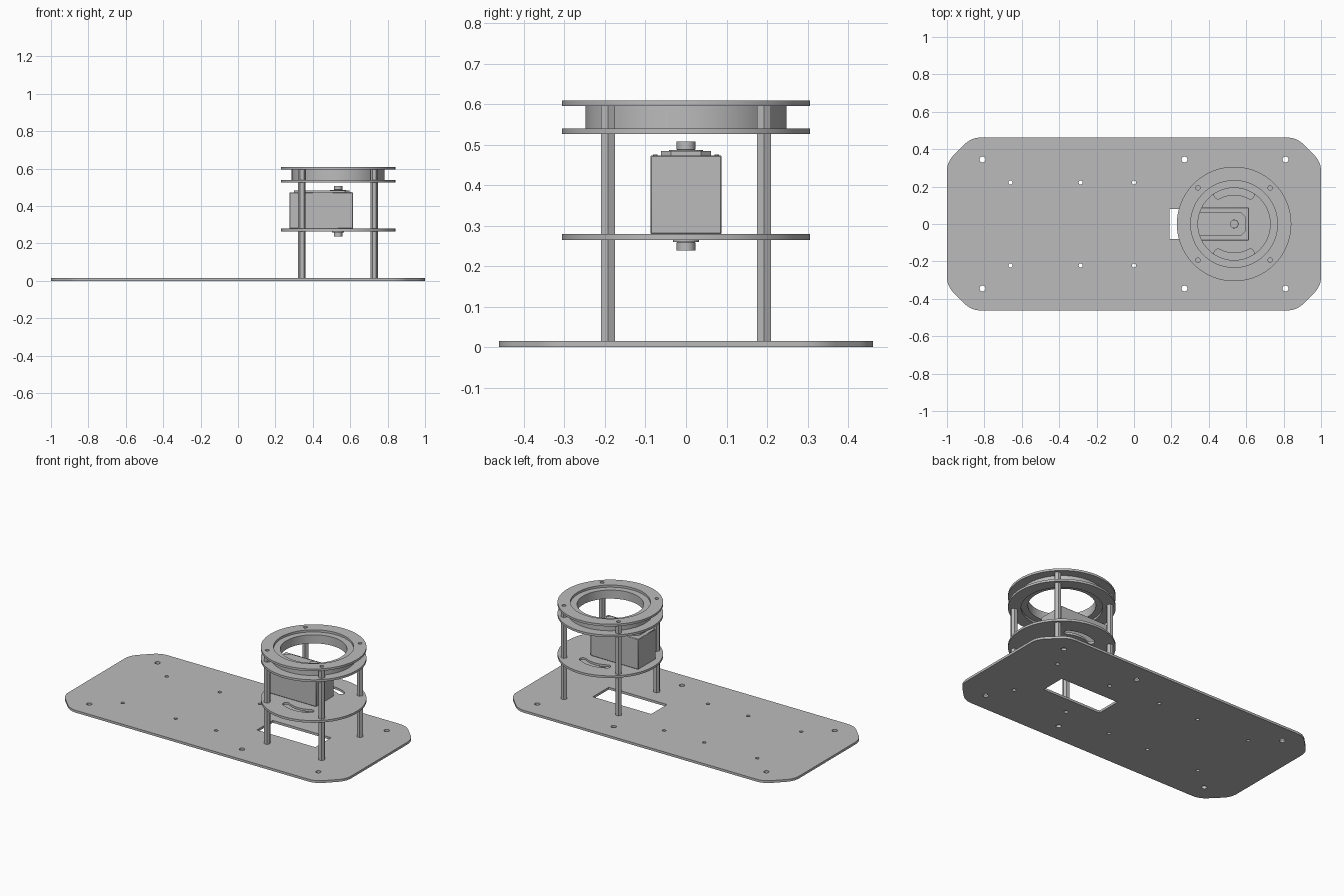
import bpy
import bmesh
from math import pi, cos, sin, radians
from mathutils import Vector

cube = bpy.data.objects.get("Cube")
if cube:
    bpy.data.objects.remove(cube)

grey = bpy.data.materials.new("plain grey")
grey.use_nodes = True
colour = (0.5, 0.5, 0.5, 1)
grey.diffuse_color = colour
grey.node_tree.nodes["Principled BSDF"].inputs["Base Color"].default_value = colour

CX = 0.535   # tower axis
ROD = 0.193  # rod offset from the axis


def circle(x, y, r, n=24):
    return [(x + r * cos(2 * pi * i / n), y + r * sin(2 * pi * i / n)) for i in range(n)]


def rect(x0, x1, y):
    return [(x0, -y), (x1, -y), (x1, y), (x0, y)]


def chamfered(x0, x1, y, c):
    return [(x0 + c, -y), (x1 - c, -y), (x1, c - y), (x1, y - c),
            (x1 - c, y), (x0 + c, y), (x0, y - c), (x0, c - y)]


def rounded(points, d, steps=6):
    """Replace each corner with a smooth bend that starts d before it."""
    out = []
    for i, p in enumerate(points):
        p = Vector(p)
        a = p + (Vector(points[i - 1]) - p).normalized() * d
        b = p + (Vector(points[(i + 1) % len(points)]) - p).normalized() * d
        for s in range(steps + 1):
            t = s / steps
            out.append(a * (1 - t) ** 2 + p * 2 * t * (1 - t) + b * t ** 2)
    return out


def arc_slot(mid, r, w, half, n=12):
    """Kidney slot about the tower axis, centred on the angle mid."""
    def polar(rad, ang):
        return Vector((CX + rad * cos(ang), rad * sin(ang)))
    angles = [mid - half + 2 * half * i / n for i in range(n + 1)]
    out = [polar(r + w, a) for a in angles]
    for end, start in ((angles[-1], 0), (angles[0], pi)):
        centre = polar(r, end)
        for k in range(1, 8):
            a = end + start + pi * k / 8
            out.append(centre + Vector((cos(a), sin(a))) * w)
        if start == 0:
            out += [polar(r - w, a) for a in reversed(angles)]
    return out


def prism(name, loops, z0, z1, bevel=0):
    """Upright solid from an outline followed by its holes."""
    curve = bpy.data.curves.new(name, "CURVE")
    curve.dimensions = "2D"
    curve.fill_mode = "BOTH"
    curve.extrude = (z1 - z0) / 2
    for loop in loops:
        spline = curve.splines.new("POLY")
        spline.points.add(len(loop) - 1)
        for point, (x, y) in zip(spline.points, loop):
            point.co = (x, y, 0, 1)
        spline.use_cyclic_u = True
    temp = bpy.data.objects.new(name + " outline", curve)
    bpy.context.collection.objects.link(temp)
    graph = bpy.context.evaluated_depsgraph_get()
    mesh = bpy.data.meshes.new_from_object(temp.evaluated_get(graph))
    bpy.data.objects.remove(temp)
    bm = bmesh.new()
    bm.from_mesh(mesh)
    bmesh.ops.remove_doubles(bm, verts=bm.verts, dist=0.0001)
    bmesh.ops.recalc_face_normals(bm, faces=bm.faces)
    bm.to_mesh(mesh)
    bm.free()
    mesh.materials.clear()
    mesh.materials.append(grey)
    obj = bpy.data.objects.new(name, mesh)
    obj.location.z = (z0 + z1) / 2
    bpy.context.collection.objects.link(obj)
    if bevel:
        mod = obj.modifiers.new("edge", "BEVEL")
        mod.width = bevel
        mod.segments = 1
        mod.limit_method = "ANGLE"
        mod.angle_limit = radians(60)
    bpy.ops.object.select_all(action="DESELECT")
    obj.select_set(True)
    bpy.context.view_layer.objects.active = obj
    bpy.ops.object.shade_smooth_by_angle(angle=radians(25))
    return obj


rods = [(CX + sx * ROD, sy * ROD) for sx in (-1, 1) for sy in (-1, 1)]
rod_holes = [circle(x, y, 0.012, 16) for x, y in rods]

# Base plate with mounting holes and a rectangular opening
base = [rounded(chamfered(-1, 1, 0.462, 0.13), 0.05), rect(0.19, 0.603, 0.08)]
for side in (-1, 1):
    base += [circle(x, side * 0.345, 0.016, 16) for x in (-0.81, 0.27, 0.81)]
    base += [circle(x, side * 0.222, 0.011, 16) for x in (-0.66, -0.285, 0)]
prism("base_plate", base + rod_holes, 0, 0.015)

# Motor shelf with two curved slots
slots = [arc_slot(side * pi / 2, 0.177, 0.021, radians(29)) for side in (-1, 1)]
prism("motor_shelf", [circle(CX, 0, 0.306, 96)] + slots + rod_holes, 0.265, 0.279)

# Bearing held between two clamp rings
for name, z in (("lower_ring", 0.526), ("upper_ring", 0.595)):
    prism(name, [circle(CX, 0, 0.306, 96), circle(CX, 0, 0.232, 96)] + rod_holes, z, z + 0.014)
prism("bearing", [circle(CX, 0, 0.248, 96), circle(CX, 0, 0.193, 96)], 0.54, 0.595)

# Hexagonal standoffs between the plates
for i, (x, y) in enumerate(rods):
    for level, z0, z1 in (("lower", 0.015, 0.265), ("middle", 0.279, 0.526), ("upper", 0.54, 0.595)):
        prism(f"{level}_standoff_{i + 1}", [circle(x, y, 0.02, 6)], z0, z1)

# Servo motor: case, cover, output boss and shafts
prism("motor_case", [rect(0.275, 0.615, 0.088)], 0.279, 0.473, 0.003)
prism("motor_cover", [chamfered(0.3, 0.597, 0.062, 0.025)], 0.473, 0.484)
prism("output_boss", [circle(CX, 0, 0.042, 32)], 0.484, 0.487)
prism("output_shaft", [circle(CX, 0, 0.023, 32)], 0.487, 0.508, 0.003)
prism("lower_boss", [circle(CX, 0, 0.032, 32)], 0.259, 0.265)
prism("lower_shaft", [circle(CX, 0, 0.023, 32)], 0.238, 0.259, 0.003)
for side in (-1, 1):
    prism("case_screw", [circle(0.602, side * 0.076, 0.006, 12)], 0.473, 0.476)
